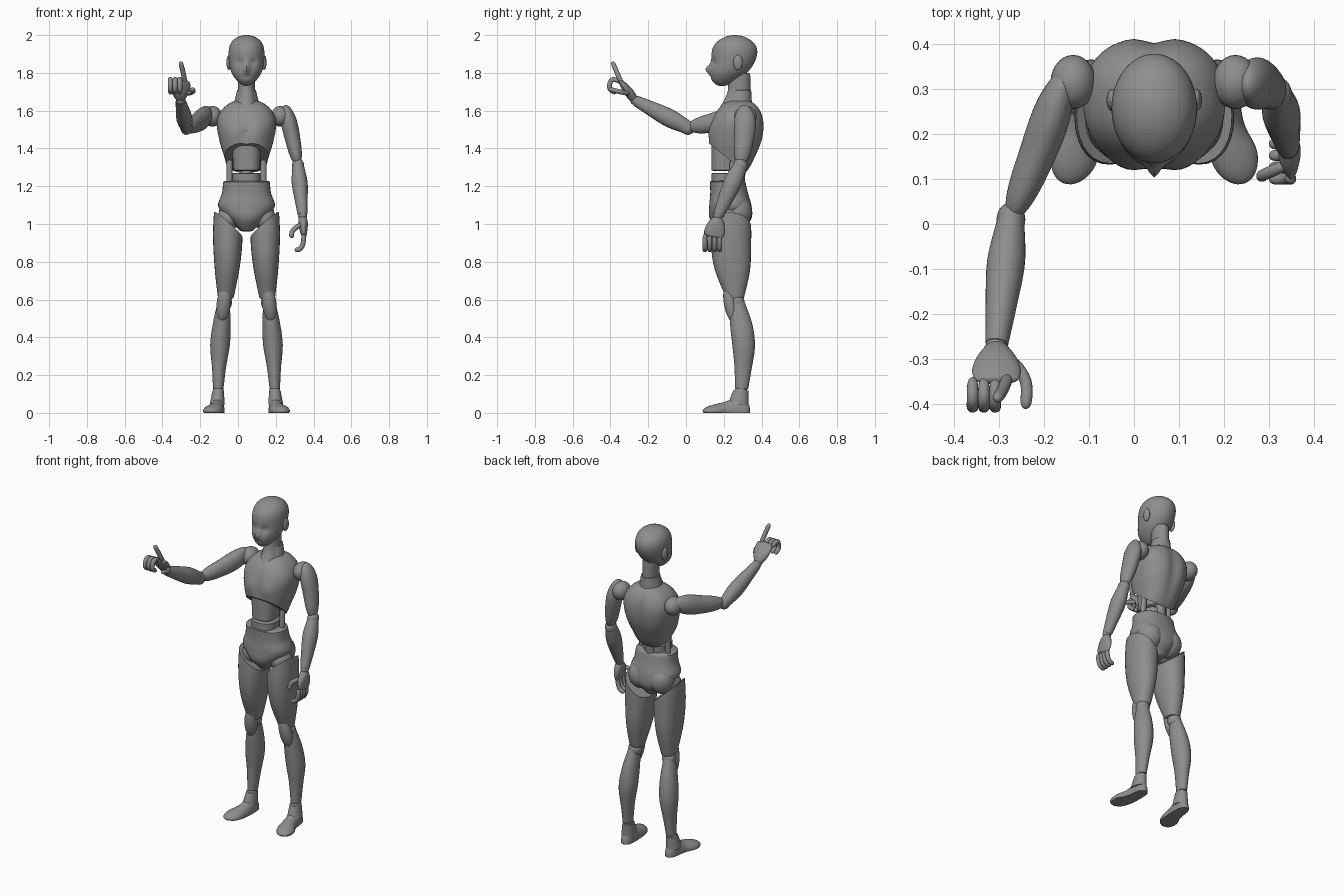
import bpy
import bmesh
from math import cos, sin, pi, exp, copysign
from mathutils import Vector, Matrix

default_cube = bpy.data.objects.get("Cube")
if default_cube:
    bpy.data.objects.remove(default_cube, do_unlink=True)

CENTRE = 0.045   # x of the body's own middle line
LEFT, RIGHT = 1, -1
SIDES = (("left", LEFT), ("right", RIGHT))

grey = bpy.data.materials.new("body_grey")
grey.use_nodes = True
grey.diffuse_color = (0.27, 0.27, 0.27, 1)
grey.node_tree.nodes["Principled BSDF"].inputs["Base Color"].default_value = grey.diffuse_color


def finish(name, bm):
    """Smooth the faces, keep hard edges sharp and link the object."""
    bmesh.ops.recalc_face_normals(bm, faces=bm.faces[:])
    for face in bm.faces:
        face.smooth = True
    for edge in bm.edges:
        edge.smooth = edge.calc_face_angle(0) < 0.7
    mesh = bpy.data.meshes.new(name)
    bm.to_mesh(mesh)
    bm.free()
    mesh.materials.append(grey)
    bpy.context.collection.objects.link(bpy.data.objects.new(name, mesh))


def place(point, side):
    """Measure x from the middle line towards one side; without a side keep it."""
    x, y, z = point
    return Vector((CENTRE + side * x if side else x, y, z))


def sample(values, t):
    """Smooth spline through evenly spaced numbers or points."""
    last = len(values) - 1
    i = min(int(t * last), last - 1)
    s = t * last - i
    b, c = values[i], values[i + 1]
    a = values[i - 1] if i else b * 2 - c
    d = values[i + 2] if i + 2 <= last else c * 2 - b
    linear = (c - a) * (s / 2)
    square = (a * 2 - b * 5 + c * 4 - d) * (s * s / 2)
    cubic = (b * 3 - c * 3 + d - a) * (s ** 3 / 2)
    return b + linear + square + cubic


def loft(name, path, widths, depths, side=0, level=False, bluntness=99, power=2,
         sides=28, rings=28, shape=None, cut=None):
    """Skin rings along a path. Low bluntness rounds the ends, level keeps rings flat."""
    path = [place(point, side) for point in path]
    bm = bmesh.new()
    loops = []
    for i in range(rings + 1):
        t = (1 - cos(pi * i / rings)) / 2
        along = sample(path, t + 0.01) - sample(path, t - 0.01)
        along = Vector((0, 0, 1)) if level else along.normalized()
        across = Vector((1, 0, 0))
        across = (across - along * across.dot(along)).normalized()
        behind = along.cross(across)
        taper = max(1 - abs(2 * t - 1) ** bluntness, 0) ** 0.5
        width = max(sample(widths, t) * taper, 0.001)
        depth = max(sample(depths, t) * taper, 0.001)
        loop = []
        for k in range(sides):
            angle = 2 * pi * k / sides
            u, v = (copysign(abs(f) ** (2 / power), f) for f in (cos(angle), sin(angle)))
            p = sample(path, t) + across * u * width + behind * v * depth
            loop.append(bm.verts.new(shape(p) if shape else p))
        loops.append(loop)
    for low, high in zip(loops, loops[1:]):
        for k in range(sides):
            n = (k + 1) % sides
            bm.faces.new((low[k], low[n], high[n], high[k]))
    bm.faces.new(loops[0])
    bm.faces.new(loops[-1])
    if cut:   # trim away the part on the normal's side and close it
        point, normal = cut
        bmesh.ops.bisect_plane(bm, geom=bm.verts[:] + bm.edges[:] + bm.faces[:],
                               plane_co=place(point, side), plane_no=normal, clear_outer=True)
        bmesh.ops.holes_fill(bm, edges=[e for e in bm.edges if e.is_boundary], sides=0)
    finish(name, bm)


def ball(name, centre, radii, side=0):
    """Ellipsoid for the joints."""
    bm = bmesh.new()
    matrix = Matrix.Translation(place(centre, side)) @ Matrix.Diagonal((*radii, 1))
    bmesh.ops.create_uvsphere(bm, u_segments=28, v_segments=16, radius=1, matrix=matrix)
    finish(name, bm)


def tube(name, path, radius=0.013, side=0):
    """Round bar or finger with a soft tip."""
    radii = [radius, radius]
    loft(name, path, radii, radii, side, bluntness=8, sides=14, rings=16)


def blob(a, b, wide, tall):
    """Soft bump falling off around zero."""
    return exp(-(a / wide) ** 2 - (b / tall) ** 2)


# Head with nose, brow sockets and mouth pressed into the front
def face_shape(p):
    x = p.x - CENTRE
    if p.y < 0.21:
        nose = blob(x, p.z - 1.82, 0.014, 0.024)
        sockets = blob(abs(x) - 0.036, p.z - 1.855, 0.02, 0.02)
        lips = blob(x, p.z - 1.78, 0.03, 0.006)
        p.y += sockets * 0.012 + lips * 0.005 - nose * 0.024
    return p


loft("head", [(0, .19, 1.73), (0, .25, 1.865), (0, .26, 2)],
     [.05, .08, .093, .095, .09], [.07, .1, .117, .12, .1],
     side=LEFT, level=True, bluntness=4, sides=64, rings=44, shape=face_shape)

# Neck and its collar
loft("neck", [(0, .25, 1.6), (0, .28, 1.7), (0, .28, 1.8)],
     [.06, .045, .045], [.08, .06, .06], side=LEFT, level=True)
loft("neck_collar", [(0, .28, 1.62), (0, .29, 1.71)],
     [.07, .05], [.07, .055], side=LEFT, level=True)


# Rib cage: chest muscles in front, spine groove behind, slanted lower rim
def chest_shape(p):
    x = p.x - CENTRE
    if p.y < 0.24:
        muscle = blob(abs(x) - 0.065, p.z - 1.49, 0.05, 0.05)
        breastbone = blob(x, p.z - 1.5, 0.02, 0.09)
        p.y += breastbone * 0.008 - muscle * 0.012
    elif p.y > 0.3:
        p.y -= 0.014 * blob(x, p.z - 1.5, 0.03, 0.16)
    return p


loft("rib_cage", [(0, .22, 1.24), (0, .265, 1.45), (0, .285, 1.66)],
     [.09, .115, .145, .155, .1], [.09, .12, .142, .135, .09],
     side=LEFT, level=True, bluntness=10, power=2.4, sides=56, rings=44,
     shape=chest_shape, cut=((0, .13, 1.42), (0, -.8, -1)))

# Waist core, spine and side struts
loft("upper_belly", [(0, .215, 1.28), (0, .215, 1.46)],
     [.07, .08], [.08, .08], side=LEFT, level=True, power=2.6)
loft("lower_belly", [(0, .215, 1.17), (0, .215, 1.27)],
     [.075, .075], [.08, .08], side=LEFT, level=True, power=2.6)
tube("spine", [(0, .28, 1.18), (0, .29, 1.36)], radius=.03, side=LEFT)

# Pelvis
loft("pelvis", [(0, .22, 1.23), (0, .235, 1.095), (0, .235, .96)],
     [.123, .13, .15, .1, .03], [.093, .1, .112, .11, .06],
     side=LEFT, level=True, power=2.3, sides=40)


def flat_sole(p):
    p.z = max(p.z, 0)
    return p


# Paired parts, mirrored about the middle line
for label, side in SIDES:
    ball(label + "_ear", (.093, .275, 1.855), (.013, .025, .04), side)
    ball(label + "_shoulder_joint", (.18, .315, 1.57), (.05, .06, .055), side)
    tube(label + "_waist_strut", [(.09, .24, 1.18), (.09, .25, 1.38)], radius=.016, side=side)
    ball(label + "_buttock", (.07, .27, 1.065), (.075, .08, .085), side)
    ball(label + "_hip_joint", (.095, .23, 1.03), (.06, .075, .065), side)
    loft(label + "_thigh", [(.1, .24, 1.1), (.1, .24, .85), (.11, .26, .6)],
         [.07, .078, .066, .04], [.1, .107, .095, .045], side, level=True, power=2.2,
         cut=((.17, .24, 1.06), (side * -.13, .02, .15)))
    ball(label + "_knee_joint", (.117, .27, .585), (.04, .04, .045), side)
    loft(label + "_knee_cap", [(.11, .22, .68), (.13, .25, .48)],
         [.038, .038], [.035, .035], side, level=True, bluntness=2)
    loft(label + "_shin", [(.12, .27, .6), (.14, .305, .36), (.15, .295, .12)],
         [.03, .046, .052, .037, .027], [.036, .058, .06, .046, .034], side, level=True)
    ball(label + "_ankle_joint", (.15, .29, .11), (.03, .035, .035), side)
    loft(label + "_ankle_cuff", [(.15, .29, .12), (.155, .275, .04)],
         [.03, .04], [.04, .055], side, level=True)
    loft(label + "_foot", [(.15, .34, .01), (.16, .21, .01), (.2, .09, .01)],
         [.035, .037, .042, .052, .04], [.06, .075, .05, .035, .02], side,
         bluntness=6, shape=flat_sole)


def arm(label, shoulder, middle, elbow, wrist):
    """Capped upper arm and tapering forearm joined by balls."""
    loft(label + "_upper_arm", [shoulder, middle, elbow],
         [.03, .043, .039, .03], [.045, .058, .05, .04], bluntness=5)
    ball(label + "_elbow", elbow, (.032, .038, .038))
    loft(label + "_forearm", [elbow, wrist], [.03, .042, .035, .025], [.036, .048, .04, .028])
    ball(label + "_wrist", wrist, (.024, .026, .025))


arm("left", (.25, .31, 1.63), (.283, .31, 1.48), (.318, .288, 1.31), (.342, .17, 1.045))
arm("right", (-.15, .34, 1.595), (-.205, .18, 1.545), (-.273, .01, 1.51), (-.305, -.27, 1.655))

# Hands
broad, thin = [.02, .043, .054, .048], [.02, .025, .02, .012]
loft("left_palm", [(.342, .17, 1.04), (.35, .145, .93)], thin, broad, bluntness=20)
loft("right_palm", [(-.305, -.27, 1.655), (-.305, -.35, 1.76)], broad, thin, bluntness=20)

# Fingers: relaxed on the left, curled on the right
for i, finger in enumerate(("index", "middle", "ring", "little")):
    y = 0.1 + i * 0.026
    tube("left_" + finger + "_finger",
         [(.348, y, .945), (.345, y, .9), (.33, y, .87), (.3, y, .86)])
    if i:
        x = -0.283 - i * 0.025
        tube("right_" + finger + "_finger",
             [(x, -.34, 1.75), (x, -.39, 1.765), (x, -.405, 1.72), (x, -.37, 1.69)])
tube("left_thumb", [(.335, .13, 1), (.29, .11, .965), (.283, .105, .925)])
tube("right_thumb", [(-.27, -.3, 1.69), (-.24, -.35, 1.7), (-.24, -.41, 1.715)])

# Pointing finger of the right hand
tube("right_index_finger", [(-.28, -.34, 1.745), (-.29, -.365, 1.8), (-.305, -.39, 1.86)])
